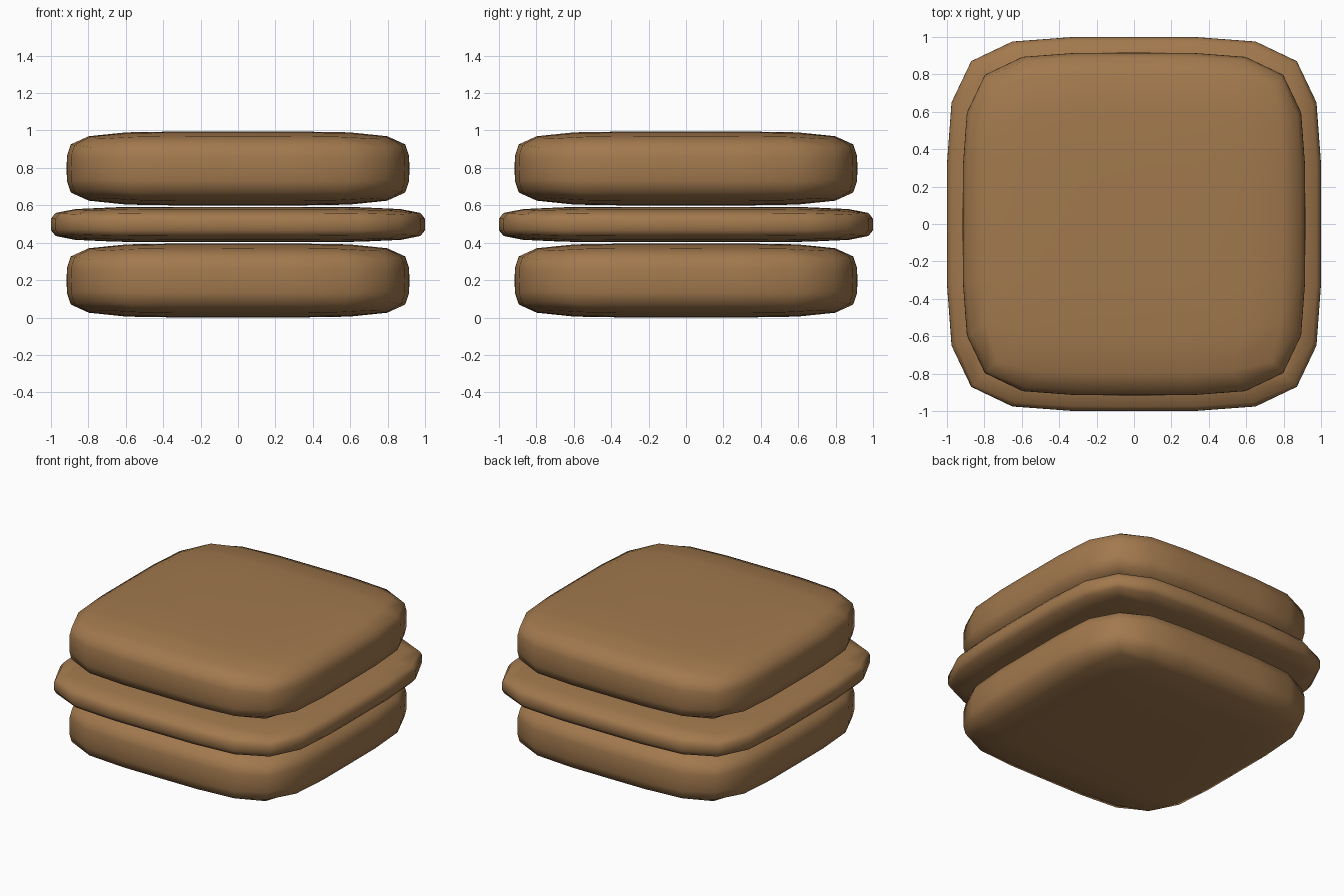
import bpy, bmesh
from mathutils import Vector

if "Cube" in bpy.data.objects:
    bpy.data.objects.remove(bpy.data.objects["Cube"])

brown = bpy.data.materials.new("brown")
brown.diffuse_color = (0.36, 0.19, 0.075, 1)
brown.use_nodes = True
brown.node_tree.nodes["Principled BSDF"].inputs["Base Color"].default_value = brown.diffuse_color
POWER = 5  # squareness of the rounded cushions


def cushion(name, half_width, half_height, z):
    """Cube grid of 6 x 6 per side, pulled into a rounded, squarish block."""
    bm = bmesh.new()
    bmesh.ops.create_cube(bm, size=2)
    bmesh.ops.subdivide_edges(bm, edges=bm.edges[:], cuts=5, use_grid_fill=True)
    for v in bm.verts:
        p = v.co / sum(abs(c) ** POWER for c in v.co) ** (1 / POWER)
        v.co = Vector((p.x * half_width, p.y * half_width, p.z * half_height))
    bmesh.ops.recalc_face_normals(bm, faces=bm.faces[:])
    for f in bm.faces:
        f.smooth = True
    mesh = bpy.data.meshes.new(name)
    bm.to_mesh(mesh)
    bm.free()
    mesh.materials.append(brown)
    obj = bpy.data.objects.new(name, mesh)
    obj.location.z = z
    bpy.context.collection.objects.link(obj)


# Two thick cushions with a wider thin slab between them
cushion("lower_cushion", 0.916, 0.198, 0.198)
cushion("middle_slab", 1.0, 0.0945, 0.4975)
cushion("upper_cushion", 0.916, 0.198, 0.797)
